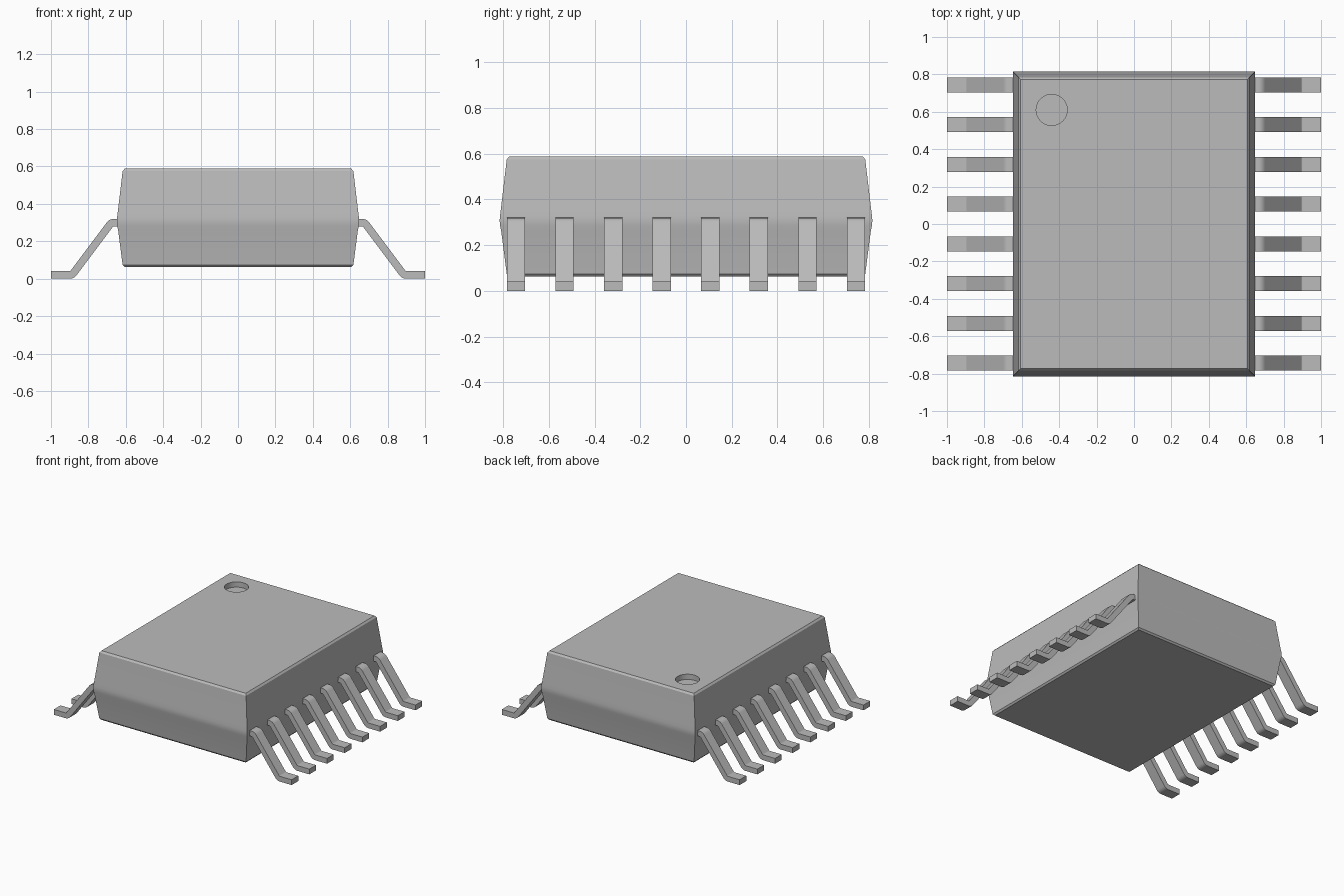
import bpy, bmesh, math
from mathutils import Vector

if "Cube" in bpy.data.objects:
    bpy.data.objects.remove(bpy.data.objects["Cube"], do_unlink=True)

# One plain grey for body and leads
grey = bpy.data.materials.new("plain grey")
grey.use_nodes = True
colour = (0.5, 0.5, 0.5, 1)
grey.diffuse_color = colour
grey.node_tree.nodes["Principled BSDF"].inputs["Base Color"].default_value = colour


def make_object(name, bm):
    bmesh.ops.recalc_face_normals(bm, faces=bm.faces)
    mesh = bpy.data.meshes.new(name)
    bm.to_mesh(mesh)
    bm.free()
    mesh.materials.append(grey)
    ob = bpy.data.objects.new(name, mesh)
    bpy.context.collection.objects.link(ob)
    return ob


def activate(ob):
    bpy.ops.object.select_all(action="DESELECT")
    ob.select_set(True)
    bpy.context.view_layer.objects.active = ob


def smooth(ob):
    activate(ob)
    bpy.ops.object.shade_smooth_by_angle(angle=math.radians(30))


# Body: stacked rectangles, widest at a softly rounded belt
HALF_X, HALF_Y = 0.648, 0.815
sections = [(0.062, 0.042), (0.074, 0.031), (0.26, 0.007), (0.285, 0.002),
            (0.305, 0), (0.325, 0.001), (0.355, 0.005), (0.575, 0.031), (0.588, 0.042)]
bm = bmesh.new()
rings = []
for z, inset in sections:
    x, y = HALF_X - inset, HALF_Y - inset
    rings.append([bm.verts.new((sx * x, sy * y, z))
                  for sx, sy in ((-1, -1), (1, -1), (1, 1), (-1, 1))])
for low, high in zip(rings, rings[1:]):
    for i in range(4):
        j = (i + 1) % 4
        bm.faces.new((low[i], low[j], high[j], high[i]))
bm.faces.new(rings[0])
bm.faces.new(rings[-1])
body = make_object("body", bm)

# Round dimple marking the first lead
bpy.ops.mesh.primitive_cylinder_add(vertices=48, radius=0.083, depth=0.08,
                                    location=(-0.44, 0.61, 0.588))
cutter = bpy.context.object
cutter.name = "dimple_cutter"
cutter.hide_render = True
cutter.data.materials.append(grey)
activate(body)
cut = body.modifiers.new("dimple", "BOOLEAN")
cut.operation = "DIFFERENCE"
cut.solver = "EXACT"
cut.object = cutter
bpy.ops.object.modifier_apply(modifier=cut.name)
bpy.data.objects.remove(cutter, do_unlink=True)
smooth(body)


# Lead side profile: a bent strip with rounded corners
def lead_outline(path, radius, half, steps=6):
    pts = [Vector(p) for p in path]
    upper, lower = [], []

    def add(point, normal):
        upper.append(point + normal * half)
        lower.append(point - normal * half)

    def normal_of(d):
        return Vector((-d.y, d.x))

    add(pts[0], normal_of((pts[1] - pts[0]).normalized()))
    for a, b, c in zip(pts, pts[1:], pts[2:]):
        d1, d2 = (b - a).normalized(), (c - b).normalized()
        turn = math.atan2(d1.x * d2.y - d1.y * d2.x, d1.dot(d2))
        side = math.copysign(1, turn)
        start = b - d1 * radius * math.tan(abs(turn) / 2)
        centre = start + normal_of(d1) * radius * side
        heading = math.atan2(d1.y, d1.x)
        for k in range(steps + 1):
            h = heading + turn * k / steps
            n = Vector((-math.sin(h), math.cos(h)))
            add(centre - n * radius * side, n)
    add(pts[-1], normal_of((pts[-1] - pts[-2]).normalized()))
    return upper + lower[::-1]


outline = lead_outline([(0.6, 0.3), (0.677, 0.3), (0.887, 0.02), (1, 0.02)], 0.027, 0.02)
COUNT, PITCH, WIDTH = 8, 0.2125, 0.08

for side, label in ((1, "left"), (-1, "right")):
    for i in range(COUNT):
        y = (i - (COUNT - 1) / 2) * PITCH
        bm = bmesh.new()
        face = bm.faces.new([bm.verts.new((side * p.x, y - WIDTH / 2, p.y)) for p in outline])
        strip = bmesh.ops.extrude_face_region(bm, geom=[face])["geom"]
        bmesh.ops.translate(bm, vec=(0, WIDTH, 0),
                            verts=[v for v in strip if isinstance(v, bmesh.types.BMVert)])
        smooth(make_object(f"{label}_lead_{i + 1}", bm))
